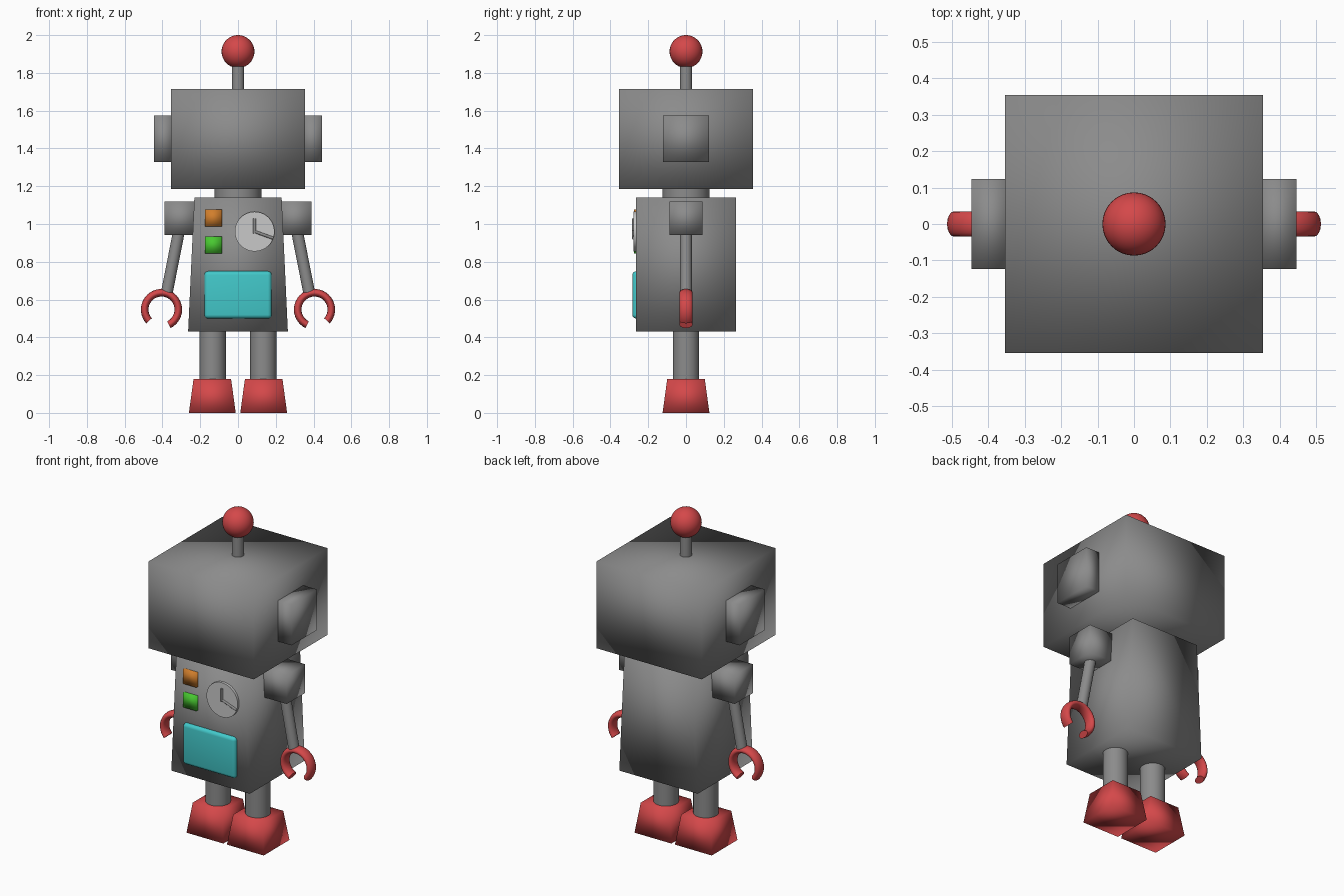
import bpy, bmesh, math
from mathutils import Vector

if "Cube" in bpy.data.objects:
    bpy.data.objects.remove(bpy.data.objects["Cube"])


def material(name, rgb):
    m = bpy.data.materials.new(name)
    m.diffuse_color = (*rgb, 1)
    m.use_nodes = True
    m.node_tree.nodes["Principled BSDF"].inputs["Base Color"].default_value = m.diffuse_color
    return m


GREY = material("grey metal", (0.26, 0.26, 0.26))
RED = material("red", (0.66, 0.065, 0.068))
CYAN = material("cyan", (0.055, 0.58, 0.59))
ORANGE = material("orange", (0.64, 0.21, 0.025))
GREEN = material("green", (0.065, 0.58, 0.03))
LIGHT = material("light grey", (0.58, 0.58, 0.58))


def finish(name, bm, mat, sharp=False):
    bmesh.ops.recalc_face_normals(bm, faces=bm.faces)
    for f in bm.faces:
        f.smooth = True
    me = bpy.data.meshes.new(name)
    bm.to_mesh(me)
    bm.free()
    me.materials.append(mat)
    ob = bpy.data.objects.new(name, me)
    bpy.context.collection.objects.link(ob)
    if sharp:
        bpy.ops.object.select_all(action='DESELECT')
        ob.select_set(True)
        bpy.context.view_layer.objects.active = ob
        bpy.ops.object.shade_smooth_by_angle(angle=math.radians(40))
    return ob


def box(name, mat, x, y, z, top=(1, 1)):
    """Box from (min, max) ranges; top scales the upper face about its centre."""
    bm = bmesh.new()
    bmesh.ops.create_cube(bm, size=1)
    for v in bm.verts:
        s = top if v.co.z > 0 else (1, 1)
        v.co = (sum(x) / 2 + v.co.x * (x[1] - x[0]) * s[0],
                sum(y) / 2 + v.co.y * (y[1] - y[0]) * s[1],
                sum(z) / 2 + v.co.z * (z[1] - z[0]))
    return finish(name, bm, mat)


def rod(name, mat, a, b, r, sides=32):
    """Cylinder between two points."""
    a, b = Vector(a), Vector(b)
    bm = bmesh.new()
    bmesh.ops.create_cone(bm, cap_ends=True, segments=sides, radius1=r,
                          radius2=r, depth=(b - a).length)
    rot = (b - a).to_track_quat('Z', 'Y')
    for v in bm.verts:
        v.co = rot @ v.co + (a + b) / 2
    return finish(name, bm, mat, True)


def claw(name, side):
    """Open ring with an oval section, gap pointing along the arm."""
    bm = bmesh.new()
    cx, cz, major, n, m = side * 0.405, 0.547, 0.089, 32, 16
    gap, tilt = math.radians(37), math.radians(11)
    rings = []
    for i in range(n + 1):
        t = tilt + gap + (2 * math.pi - 2 * gap) * i / n
        ring = []
        for j in range(m):
            p = 2 * math.pi * j / m
            r = major + 0.02 * math.cos(p)
            ring.append(bm.verts.new((cx + side * r * math.sin(t),
                                      0.035 * math.sin(p),
                                      cz - r * math.cos(t))))
        rings.append(ring)
    for a, b in zip(rings, rings[1:]):
        for j in range(m):
            k = (j + 1) % m
            bm.faces.new((a[j], a[k], b[k], b[j]))
    bm.faces.new(rings[0])
    bm.faces.new(rings[-1])
    finish(name, bm, RED, True)


# Head, neck and antenna
box("head", GREY, (-0.354, 0.354), (-0.354, 0.354), (1.185, 1.714))
rod("neck", GREY, (0, 0, 1.12), (0, 0, 1.2), 0.125, 48)
rod("antenna", GREY, (0, 0, 1.70), (0, 0, 1.86), 0.033)
bm = bmesh.new()
bmesh.ops.create_uvsphere(bm, u_segments=32, v_segments=20, radius=0.087)
bmesh.ops.translate(bm, verts=bm.verts, vec=(0, 0, 1.913))
finish("antenna ball", bm, RED)

# Body, narrower at the top from side to side
box("body", GREY, (-0.264, 0.264), (-0.264, 0.264), (0.43, 1.14), (0.875, 1))

# Ears, arms, hands, legs and feet on both sides
for side, label in ((-1, "left"), (1, "right")):
    def span(a, b):
        return tuple(sorted((side * a, side * b)))
    box(label + " ear", GREY, span(0.34, 0.446), (-0.123, 0.123), (1.328, 1.575))
    box(label + " shoulder", GREY, span(0.214, 0.39), (-0.088, 0.088), (0.943, 1.118))
    rod(label + " arm", GREY, (side * 0.305, 0, 1.0), (side * 0.377, 0, 0.635), 0.031)
    claw(label + " hand", side)
    rod(label + " leg", GREY, (side * 0.134, 0, 0.15), (side * 0.134, 0, 0.45), 0.07)
    box(label + " foot", RED, span(0.012, 0.26), (-0.124, 0.124), (0, 0.18), (0.8, 0.8))

# Control panel: screen, buttons and gauge
screen = box("screen", CYAN, (-0.178, 0.178), (-0.284, -0.22), (0.5, 0.75))
bev = screen.modifiers.new("rounded", 'BEVEL')
bev.width, bev.segments = 0.02, 4
box("orange button", ORANGE, (-0.176, -0.086), (-0.276, -0.25), (0.987, 1.077))
box("green button", GREEN, (-0.176, -0.086), (-0.276, -0.25), (0.844, 0.934))
rod("gauge", LIGHT, (0.088, -0.25, 0.96), (0.088, -0.279, 0.96), 0.105, 48)
rod("long needle", GREY, (0.088, -0.278, 0.96), (0.185, -0.278, 0.925), 0.008, 12)
rod("short needle", GREY, (0.088, -0.278, 0.95), (0.088, -0.278, 1.03), 0.008, 12)
